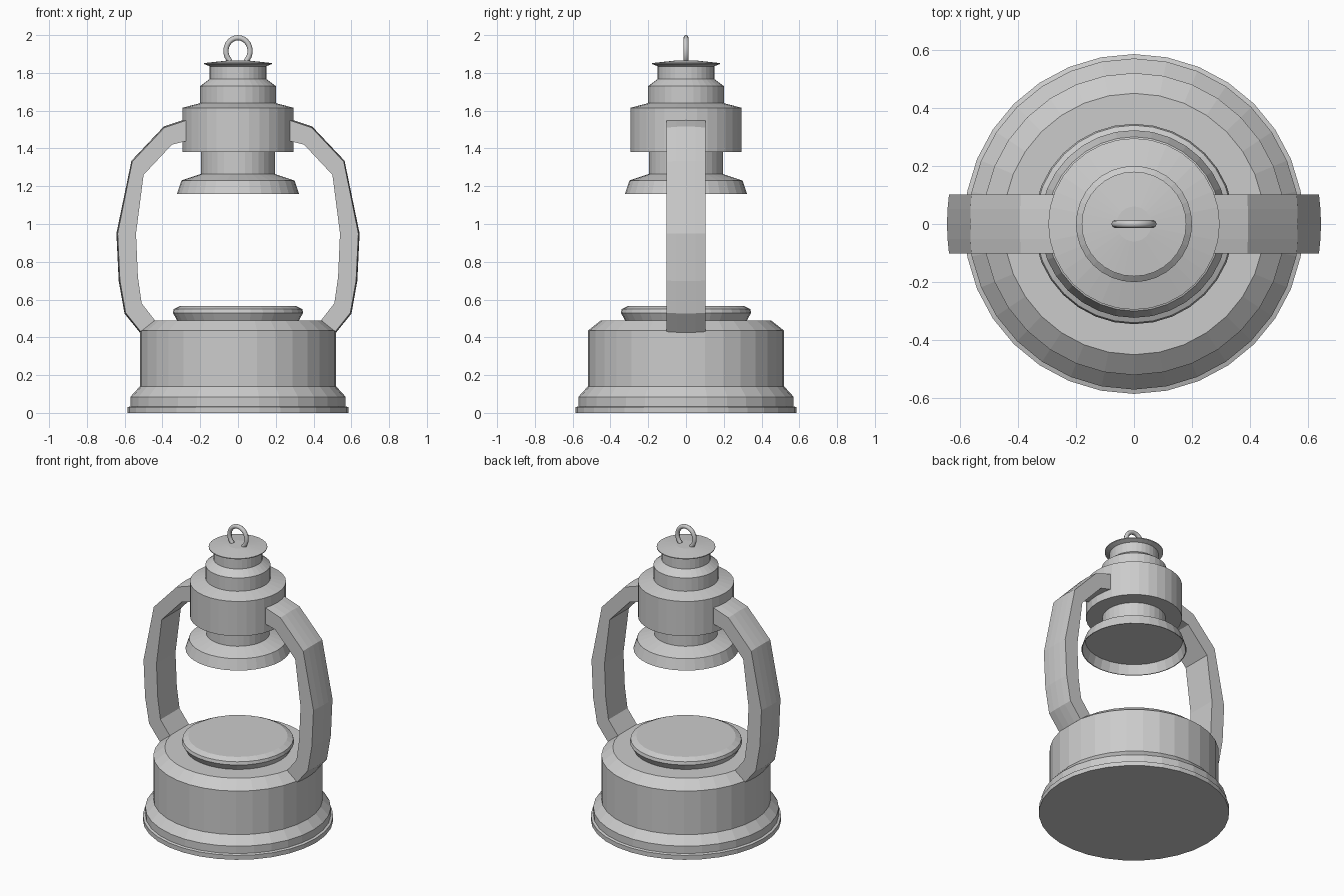
import bpy, bmesh, math

SIDES = 32

cube = bpy.data.objects.get("Cube")
if cube:
    bpy.data.objects.remove(cube, do_unlink=True)

metal = bpy.data.materials.new("grey metal")
metal.use_nodes = True
GREY = (0.6, 0.6, 0.6, 1)
metal.diffuse_color = GREY
metal.node_tree.nodes["Principled BSDF"].inputs["Base Color"].default_value = GREY


def finish(bm, name):
    bmesh.ops.recalc_face_normals(bm, faces=bm.faces)
    mesh = bpy.data.meshes.new(name)
    bm.to_mesh(mesh)
    bm.free()
    mesh.materials.append(metal)
    obj = bpy.data.objects.new(name, mesh)
    bpy.context.collection.objects.link(obj)
    return obj


def bridge(bm, rings):
    """Join successive vertex rings and cap both ends."""
    for a, b in zip(rings, rings[1:]):
        for i in range(len(a)):
            j = (i + 1) % len(a)
            bm.faces.new((a[i], a[j], b[j], b[i]))
    bm.faces.new(rings[0])
    bm.faces.new(rings[-1])


def lathe(name, profile):
    bm = bmesh.new()
    rings = []
    for r, z in profile:
        angles = [math.tau * i / SIDES for i in range(SIDES)]
        rings.append([bm.verts.new((r * math.cos(a), r * math.sin(a), z)) for a in angles])
    bridge(bm, rings)
    return finish(bm, name)


# Stepped base and the burner plate on it
lathe("base", [(0.585, 0), (0.585, 0.03), (0.57, 0.035), (0.57, 0.085),
               (0.52, 0.14), (0.52, 0.435), (0.45, 0.49)])
lathe("burner_plate", [(0.32, 0.485), (0.345, 0.53), (0.34, 0.55), (0.305, 0.567)])

# Chimney: hollow skirt, neck, collar and upper tiers
lathe("chimney", [(0.30, 1.225), (0.318, 1.16), (0.323, 1.16), (0.30, 1.23),
                  (0.195, 1.265), (0.195, 1.38), (0.295, 1.38), (0.295, 1.615),
                  (0.2, 1.64), (0.2, 1.73), (0.15, 1.768), (0.15, 1.835)])
lathe("lid", [(0.15, 1.835), (0.18, 1.847), (0.18, 1.852), (0.06, 1.865)])

# Side straps: outer and inner edge points, with a slightly crowned outer face
STRAP = [((0.27, 1.55), (0.27, 1.44)), ((0.39, 1.51), (0.35, 1.42)),
         ((0.56, 1.33), (0.50, 1.26)), ((0.637, 0.95), (0.54, 0.95)),
         ((0.625, 0.70), (0.53, 0.72)), ((0.595, 0.53), (0.51, 0.58)),
         ((0.515, 0.43), (0.44, 0.49))]
HALF_WIDTH = 0.102
for side, label in ((1, "left"), (-1, "right")):
    bm = bmesh.new()
    rings = []
    for (ox, oz), (ix, iz) in STRAP:
        ring = []
        for t in (-1, -0.5, 0, 0.5, 1):
            crown = 0.07 * (1 - t * t)
            ring.append(bm.verts.new((side * (ox + crown * (ox - ix)), t * HALF_WIDTH,
                                      oz + crown * (oz - iz))))
        for t in (1, -1):
            ring.append(bm.verts.new((side * ix, t * HALF_WIDTH, iz)))
        rings.append(ring)
    bridge(bm, rings)
    finish(bm, label + "_strap")

# Hanging loop, open where it enters the lid
STEPS, TUBE = 20, 8
bm = bmesh.new()
rings = []
for s in range(STEPS + 1):
    a = math.radians(-52 + 284 * s / STEPS)
    ring = []
    for k in range(TUBE):
        b = math.tau * k / TUBE
        d = 0.014 * math.cos(b)
        ring.append(bm.verts.new(((0.064 + d) * math.cos(a), 0.014 * math.sin(b),
                                  1.916 + (0.07 + d) * math.sin(a))))
    rings.append(ring)
bridge(bm, rings)
loop = finish(bm, "hanging_loop")
for poly in loop.data.polygons:
    poly.use_smooth = len(poly.vertices) == 4
